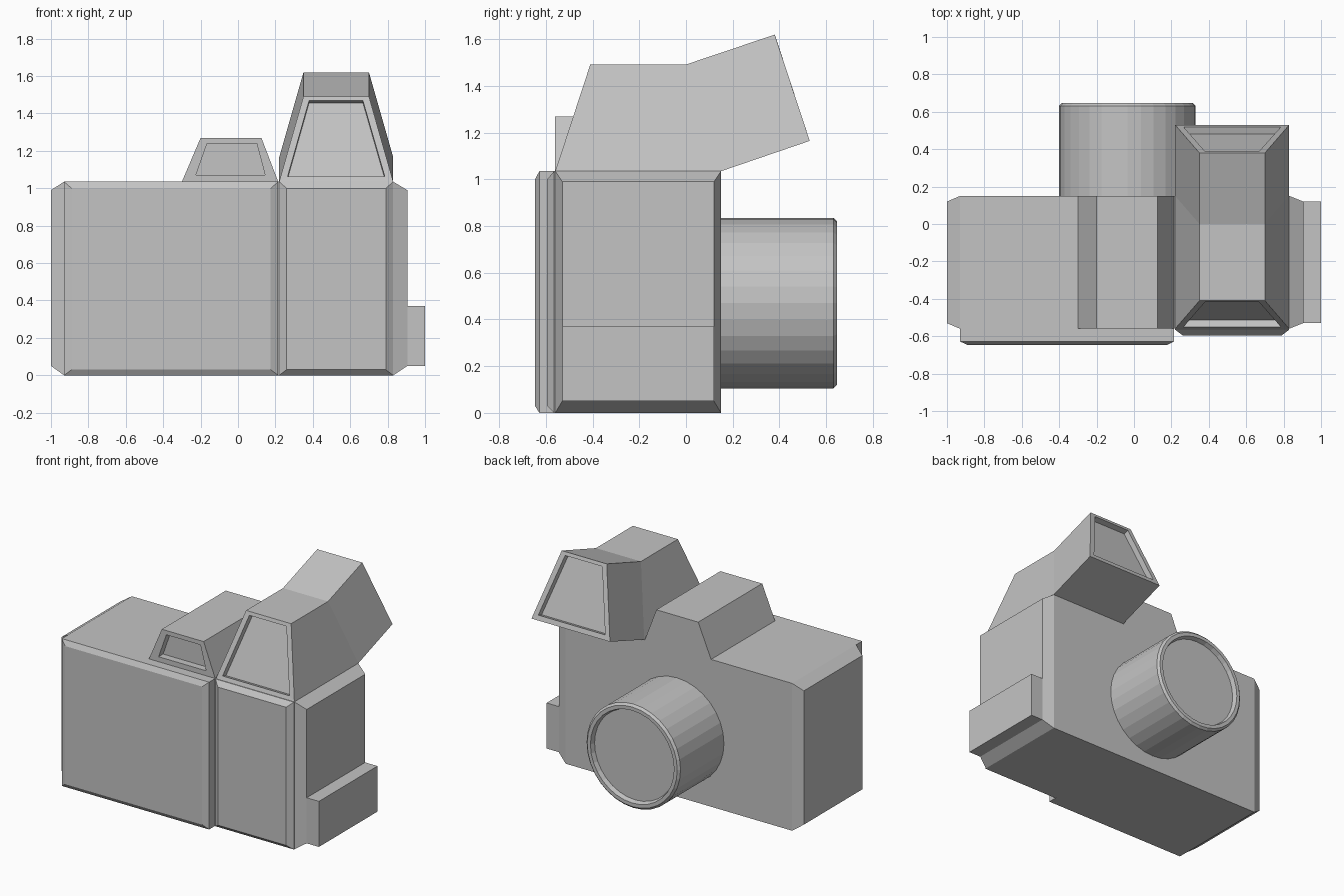
import bpy, bmesh, math
from mathutils import Vector

if "Cube" in bpy.data.objects:
    bpy.data.objects.remove(bpy.data.objects["Cube"])

grey = bpy.data.materials.new("light grey")
grey.diffuse_color = (0.55, 0.55, 0.55, 1)
grey.use_nodes = True
grey.node_tree.nodes["Principled BSDF"].inputs["Base Color"].default_value = grey.diffuse_color


def loft(name, rings):
    """Skin a list of matching point rings and cap both ends."""
    bm = bmesh.new()
    loops = [[bm.verts.new(p) for p in ring] for ring in rings]
    n = len(loops[0])
    for a, b in zip(loops, loops[1:]):
        for i in range(n):
            j = (i + 1) % n
            bm.faces.new((a[i], a[j], b[j], b[i]))
    bm.faces.new(loops[0])
    bm.faces.new(loops[-1])
    bmesh.ops.recalc_face_normals(bm, faces=bm.faces)
    mesh = bpy.data.meshes.new(name)
    bm.to_mesh(mesh)
    bm.free()
    mesh.materials.append(grey)
    obj = bpy.data.objects.new(name, mesh)
    bpy.context.collection.objects.link(obj)
    return obj


def rect_x(x, y0, y1, z0, z1):
    return [(x, y0, z0), (x, y1, z0), (x, y1, z1), (x, y0, z1)]


def rect_y(y, x0, x1, z0, z1):
    return [(x0, y, z0), (x1, y, z0), (x1, y, z1), (x0, y, z1)]


def trapezoid(low, high, xb, xt):
    """Trapezoid across x; low and high are (y, z) of its two level edges."""
    return [Vector((xb[0], *low)), Vector((xb[1], *low)),
            Vector((xt[1], *high)), Vector((xt[0], *high))]


def shifted(ring, dy, dz):
    return [p + Vector((0, dy, dz)) for p in ring]


def circle(y, r, n=32):
    return [(-0.035 + r * math.cos(2 * math.pi * i / n), y,
             0.47 + r * math.sin(2 * math.pi * i / n)) for i in range(n)]


# Main body with tapered ends
loft("camera_body", [rect_x(-1.0, -0.53, 0.12, 0.05, 0.99),
                     rect_x(-0.93, -0.56, 0.15, 0, 1.035),
                     rect_x(0.83, -0.56, 0.15, 0, 1.035),
                     rect_x(0.905, -0.53, 0.12, 0.05, 0.99)])

# Two raised front panels with chamfered rims
for name, x0, x1, ymid, yfront in (("wide_front_panel", -0.93, 0.215, -0.628, -0.647),
                                   ("narrow_front_panel", 0.22, 0.83, -0.565, -0.595)):
    loft(name, [rect_y(-0.56, x0, x1, 0, 1.035),
                rect_y(ymid, x0, x1, 0, 1.035),
                rect_y(yfront, x0 + 0.04, x1 - 0.04, 0.03, 1.0)])

# Low block on the side
loft("side_block", [rect_x(0.87, -0.53, 0.12, 0.05, 0.37),
                    rect_x(1.0, -0.53, 0.12, 0.05, 0.37)])

# Small viewfinder hump with a recessed window
window = trapezoid((-0.56, 1.07), (-0.56, 1.24), (-0.225, 0.145), (-0.165, 0.10))
loft("viewfinder", [shifted(window, 0.05, 0), window,
                    trapezoid((-0.56, 1.035), (-0.56, 1.27), (-0.3, 0.215), (-0.2, 0.125)),
                    trapezoid((0.15, 1.035), (0.15, 1.27), (-0.3, 0.215), (-0.2, 0.125))])

# Bent flash housing, recessed at both ends
base, top = (0.22, 0.83), (0.35, 0.70)
in_base, in_top = (0.265, 0.785), (0.38, 0.668)
front = trapezoid((-0.55, 1.062), (-0.417, 1.468), in_base, in_top)
rear = trapezoid((0.519, 1.197), (0.388, 1.597), in_base, in_top)
loft("flash_housing", [shifted(front, 0.038, -0.012), front,
                       trapezoid((-0.56, 1.035), (-0.41, 1.492), base, top),
                       trapezoid((0.15, 1.035), (0, 1.492), base, top),
                       trapezoid((0.53, 1.165), (0.38, 1.62), base, top),
                       rear, shifted(rear, -0.038, -0.012)])

# Lens barrel with bevelled rim and sunken glass
loft("lens_barrel", [circle(0.14, 0.365), circle(0.632, 0.365), circle(0.647, 0.35),
                     circle(0.647, 0.325), circle(0.615, 0.315)])
